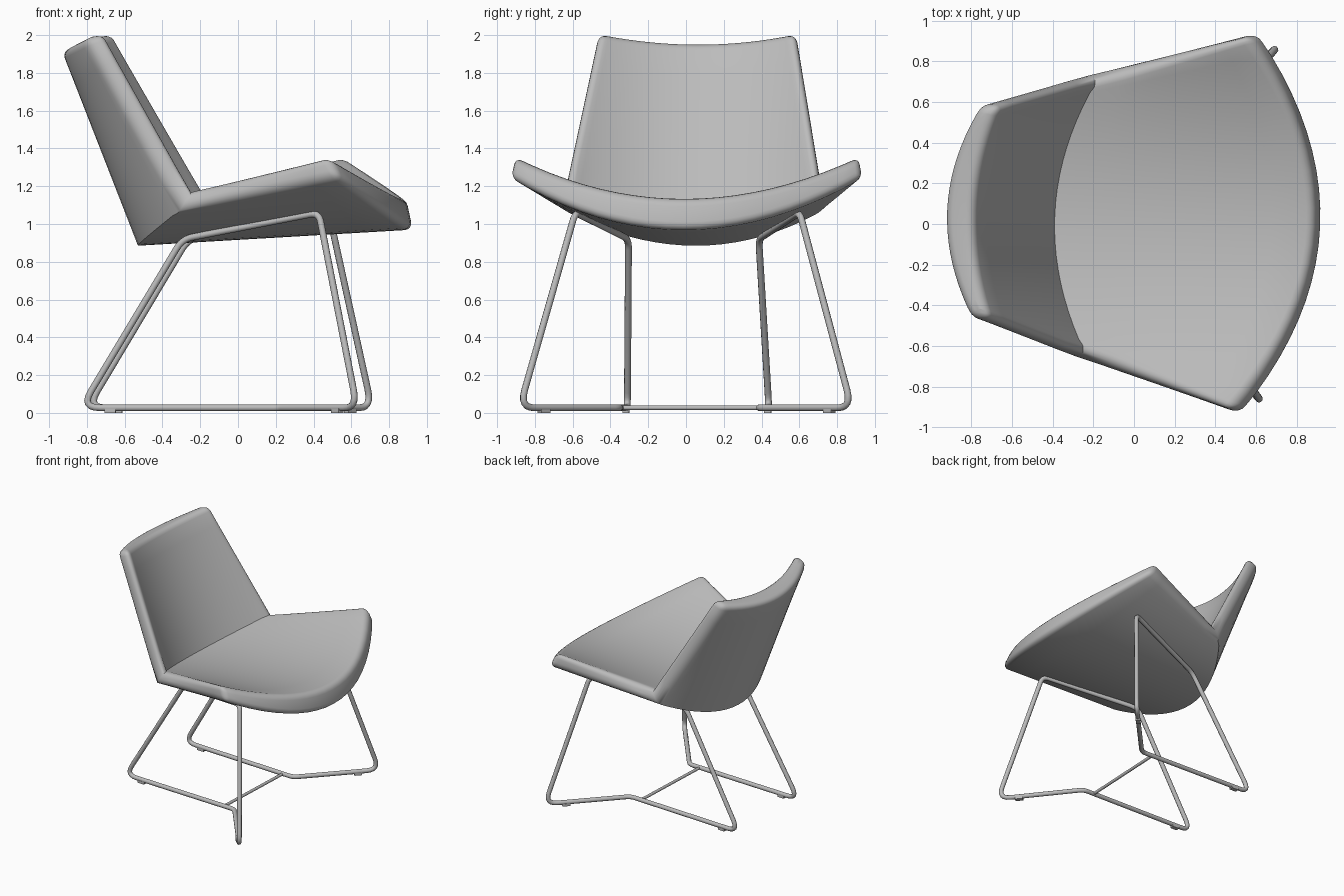
import bpy
import bmesh
import math
from mathutils import Vector

cube = bpy.data.objects.get("Cube")
if cube:
    bpy.data.objects.remove(cube, do_unlink=True)

grey = bpy.data.materials.new("soft grey")
grey.use_nodes = True
colour = (0.5, 0.5, 0.5, 1)
grey.diffuse_color = colour
grey.node_tree.nodes["Principled BSDF"].inputs["Base Color"].default_value = colour


def place(obj):
    """Give the part its colour and the slight turn of the whole chair."""
    bpy.context.collection.objects.link(obj)
    obj.data.materials.append(grey)
    obj.rotation_euler.z = math.radians(-2.55)
    obj.location.y = 0.028
    return obj


def smooth(obj):
    bpy.ops.object.select_all(action='DESELECT')
    obj.select_set(True)
    bpy.context.view_layer.objects.active = obj
    bpy.ops.object.shade_smooth_by_angle(angle=math.radians(40))


# Shell: each station is (centre line point, left edge point)
OUTER = [((-0.932, 0, 1.915), (-0.785, 0.525, 1.98)),
         ((-0.53, 0, 0.885), (-0.27, 0.70, 1.08)),
         ((0.925, 0, 0.97), (0.58, 0.94, 1.25))]
INNER = [((-0.79, 0, 1.96), (-0.69, 0.52, 2.015)),
         ((-0.39, 0, 1.06), (-0.21, 0.675, 1.18)),
         ((0.89, 0, 1.135), (0.52, 0.92, 1.36))]
STEPS, ACROSS = 6, 20


def shell_point(stations, row, v):
    """Point on one skin: straight between stations, arched across."""
    k = min(row // STEPS, 1)
    t = row / STEPS - k
    centre = Vector(stations[k][0]).lerp(Vector(stations[k + 1][0]), t)
    edge = Vector(stations[k][1]).lerp(Vector(stations[k + 1][1]), t)
    p = centre.lerp(edge, v * v)
    p.y = edge.y * v
    return p


bm = bmesh.new()
rows = 2 * STEPS
skins = []
for stations in (OUTER, INNER):
    skins.append([[bm.verts.new(shell_point(stations, r, 2 * c / ACROSS - 1))
                   for c in range(ACROSS + 1)] for r in range(rows + 1)])
out, inn = skins
for grid in skins:
    for r in range(rows):
        for c in range(ACROSS):
            bm.faces.new((grid[r][c], grid[r][c + 1], grid[r + 1][c + 1], grid[r + 1][c]))

# Rim around the shell
rim = set()
for r in (0, rows):
    for c in range(ACROSS):
        rim.add(bm.faces.new((out[r][c], out[r][c + 1], inn[r][c + 1], inn[r][c])))
for c in (0, ACROSS):
    for r in range(rows):
        rim.add(bm.faces.new((out[r][c], out[r + 1][c], inn[r + 1][c], inn[r][c])))
bmesh.ops.recalc_face_normals(bm, faces=bm.faces)
corners = [(out[r][c], inn[r][c]) for r in (0, rows) for c in (0, ACROSS)]
edges = [e for e in bm.edges if sum(f in rim for f in e.link_faces) == 1]
edges += [bm.edges.get(pair) for pair in corners]
bmesh.ops.bevel(bm, geom=edges, offset=0.042, segments=4, profile=0.5,
                affect='EDGES', clamp_overlap=True)
mesh = bpy.data.meshes.new("seat_shell")
bm.to_mesh(mesh)
bm.free()
smooth(place(bpy.data.objects.new("seat_shell", mesh)))


def rounded(points, radii):
    """Closed path with each corner replaced by a short arc."""
    path = []
    for i, (p, radius) in enumerate(zip(points, radii)):
        a = p + (points[i - 1] - p).normalized() * radius
        b = p + (points[(i + 1) % len(points)] - p).normalized() * radius
        for s in range(7):
            t = s / 6
            path.append(a.lerp(p, t).lerp(p.lerp(b, t), t))
    return path


def wire(name, points, radius, cyclic):
    curve = bpy.data.curves.new(name, 'CURVE')
    curve.dimensions = '3D'
    curve.bevel_depth = radius
    curve.bevel_resolution = 3
    curve.use_fill_caps = True
    spline = curve.splines.new('POLY')
    spline.points.add(len(points) - 1)
    for sp, p in zip(spline.points, points):
        sp.co = (*p, 1)
    spline.use_cyclic_u = cyclic
    spline.use_smooth = True
    return place(bpy.data.objects.new(name, curve))


# Wire legs: back foot, back top, front top, front foot, floor bend
LEG = [(-0.815, 0.375, 0.027), (-0.28, 0.345, 0.92), (0.455, 0.595, 1.06),
       (0.67, 0.88, 0.027), (0.23, 0.37, 0.027)]
PADS = [(-0.66, 0.375, 0), (0.56, 0.755, math.radians(49))]
for side, label in ((1, "left"), (-1, "right")):
    corners = [Vector((x, y * side, z)) for x, y, z in LEG]
    wire(label + "_leg_frame", rounded(corners, (0.10, 0.06, 0.05, 0.10, 0.04)), 0.018, True)

    # Small glides under the frame
    for end, (x, y, turn) in zip(("back", "front"), PADS):
        bm = bmesh.new()
        bmesh.ops.create_cube(bm, size=1)
        bmesh.ops.scale(bm, vec=(0.06, 0.035, 0.022), verts=bm.verts)
        bmesh.ops.translate(bm, vec=(0, 0, 0.011), verts=bm.verts)
        name = f"{label}_{end}_glide"
        mesh = bpy.data.meshes.new(name)
        bm.to_mesh(mesh)
        bm.free()
        glide = place(bpy.data.objects.new(name, mesh))
        glide.location = Vector((x, y * side + 0.028 - 0.045 * x, 0))
        glide.location.x += 0.045 * y * side
        glide.rotation_euler.z += turn * side

# Bar joining the two frames near the floor
wire("floor_crossbar", [(0.13, -0.37, 0.027), (0.13, 0.37, 0.027)], 0.012, False)
